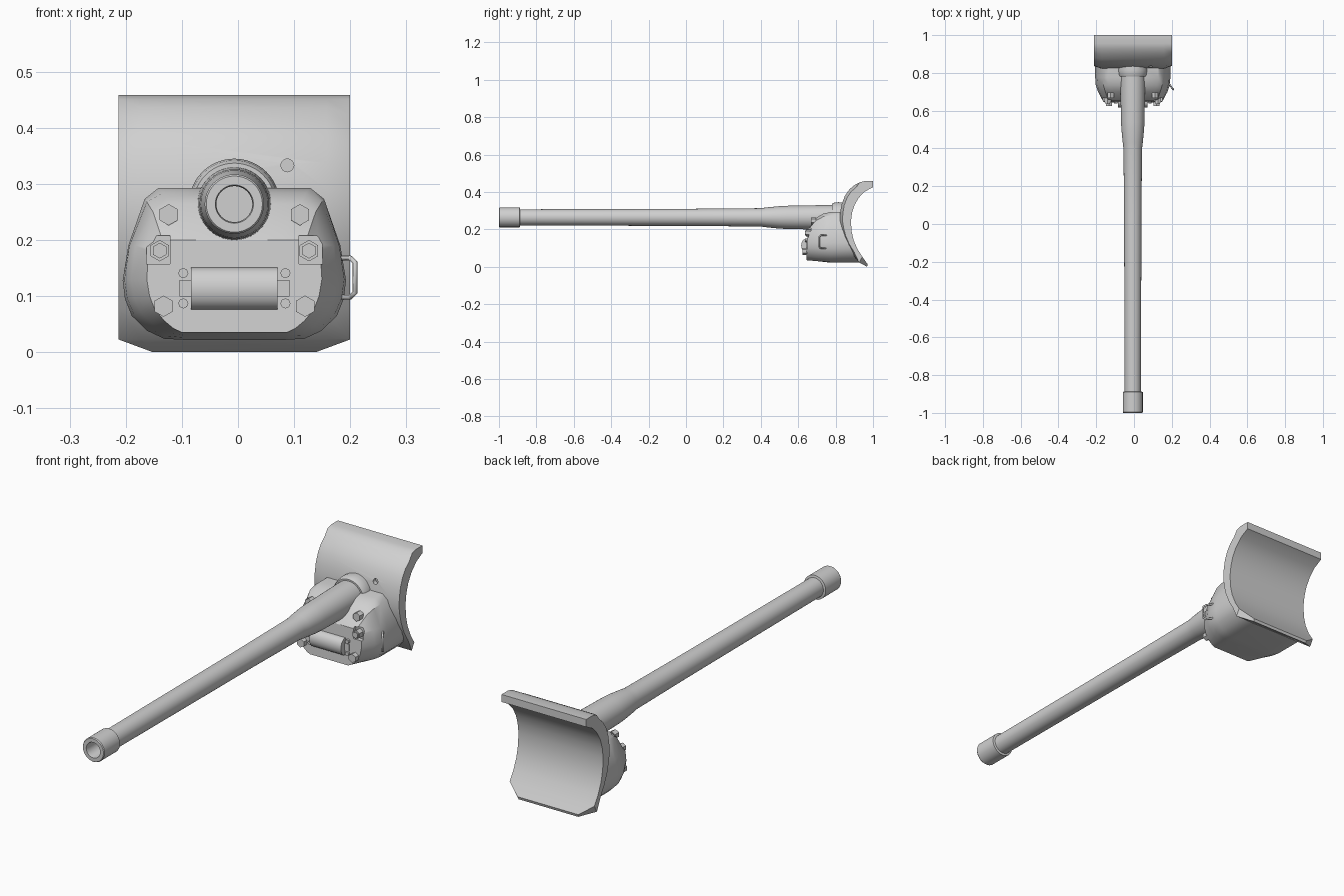
import bpy, bmesh, math
from mathutils import Vector

if "Cube" in bpy.data.objects:
    bpy.data.objects.remove(bpy.data.objects["Cube"])

CX, AXIS_Z = -0.0065, 0.264      # middle of the mount, height of the gun axis

steel = bpy.data.materials.new("grey_steel")
steel.diffuse_color = (0.63, 0.63, 0.63, 1)
steel.use_nodes = True
steel.node_tree.nodes["Principled BSDF"].inputs["Base Color"].default_value = steel.diffuse_color


def smooth(ob, angle=32):
    bpy.ops.object.select_all(action='DESELECT')
    ob.select_set(True)
    bpy.context.view_layer.objects.active = ob
    bpy.ops.object.shade_smooth_by_angle(angle=math.radians(angle))


def finish(name, bm, angle=32):
    """Turn a bmesh into a named object with sharp-edge smooth shading."""
    bmesh.ops.recalc_face_normals(bm, faces=bm.faces)
    me = bpy.data.meshes.new(name)
    bm.to_mesh(me)
    bm.free()
    me.materials.append(steel)
    ob = bpy.data.objects.new(name, me)
    bpy.context.collection.objects.link(ob)
    smooth(ob, angle)
    return ob


def loft(name, rings, angle=32, planes=()):
    """Join closed rings of equal length with quads, then trim by planes."""
    bm = bmesh.new()
    vs = [[bm.verts.new(p) for p in r] for r in rings]
    n = len(vs[0])
    for a, b in zip(vs, vs[1:]):
        for i in range(n):
            j = (i + 1) % n
            bm.faces.new((a[i], a[j], b[j], b[i]))
    bm.faces.new(vs[0])
    bm.faces.new(vs[-1])
    for co, no in planes:
        bmesh.ops.bisect_plane(bm, geom=bm.verts[:] + bm.edges[:] + bm.faces[:],
                               plane_co=co, plane_no=no, clear_outer=True)
        bmesh.ops.holes_fill(bm, edges=[e for e in bm.edges if e.is_boundary], sides=0)
    return finish(name, bm, angle)


def lathe(name, profile, x, z, n, turn=0.0, angle=32):
    """Revolve (y, radius) points about an axis running along y."""
    rings = [[(x + r * math.cos(turn + 2 * math.pi * i / n), y,
               z + r * math.sin(turn + 2 * math.pi * i / n)) for i in range(n)]
             for y, r in profile]
    return loft(name, rings, angle)


def cut(ob, cutter):
    m = ob.modifiers.new("cut", 'BOOLEAN')
    m.object, m.operation, m.solver = cutter, 'DIFFERENCE', 'EXACT'
    bpy.ops.object.select_all(action='DESELECT')
    ob.select_set(True)
    bpy.context.view_layer.objects.active = ob
    bpy.ops.object.modifier_apply(modifier=m.name)
    bpy.data.objects.remove(cutter, do_unlink=True)


def box(name, x0, x1, y0, y1, z0, z1):
    ring = [(x0, z0), (x1, z0), (x1, z1), (x0, z1)]
    return loft(name, [[(x, y, z) for x, z in ring] for y in (y0, y1)])


# curved shield: side profile swept across, outer face eased towards both sides
outer = [(1.0, .458), (.955, .458), (.928, .451), (.9, .436), (.873, .413), (.85, .38),
         (.833, .337), (.824, .29), (.822, .245), (.828, .205), (.84, .16), (.862, .11),
         (.89, .067), (.925, .023), (.968, 0)]
inner = [(.972, .012), (.945, .05), (.917, .094), (.897, .14), (.885, .19), (.882, .245),
         (.888, .29), (.901, .33), (.923, .368), (.956, .402), (1.0, .425)]


def eased(y, z):
    d = Vector((1.02 - y, .24 - z)).normalized() * (.015 if .03 < z < .44 else 0)
    return y + d.x, z + d.y


edge_rows = [eased(y, z) for y, z in outer] + inner
rings = []
for x, rows in ((-.2065, edge_rows), (-.165, outer + inner),
                (.165, outer + inner), (.2065, edge_rows)):
    rings.append([(CX + x, y, z) for y, z in rows])

# planes that clip the two lower corners
clips = []
for s in (-1, 1):
    a, b = Vector((CX + s * .2065, .925, .022)), Vector((CX + s * .145, .968, 0))
    no = (a - b).cross(Vector((0, .5, .87)))
    clips.append((b, no if no.z < 0 else -no))
shield = loft("shield", rings, 32, clips)
cut(shield, lathe("sight_cutter", [(.78, .0115), (.85, .0115)], .088, .333, 16))
smooth(shield)

# mantlet body: half outlines from bottom to top, mirrored and lofted backwards
rear = [(.088, .022), (.125, .024), (.155, .038), (.183, .065), (.195, .095), (.199, .128),
        (.189, .19), (.16, .273), (.135, .293), (.04, .293)]
sections = [
    (.643, .008, [(.093, .035), (.108, .042), (.125, .056), (.142, .077), (.151, .1),
                  (.156, .13), (.153, .18), (.128, .20), (.085, .20), (.04, .20)]),
    (.70, 0, [(.092, .03), (.12, .035), (.143, .048), (.167, .072), (.179, .098),
              (.184, .13), (.176, .19), (.145, .25), (.117, .264), (.04, .264)]),
    (.735, 0, [(.09, .026), (.123, .029), (.151, .042), (.179, .068), (.191, .096),
               (.196, .13), (.187, .19), (.156, .268), (.127, .284), (.04, .284)]),
    (.775, 0, rear),
    (None, 0, rear)]
rings = []
for y, slope, pts in sections:
    ring = []
    for x, z in pts + [(-x, z) for x, z in reversed(pts)]:
        if y is None:      # rear edge follows the shield
            yy = .842 + 1.75 * max(0, .25 - z) ** 2
        else:
            yy = y + slope * (z - .035) / .165
        ring.append((CX + x, yy, z))
    rings.append(ring)
mantlet = loft("mantlet", rings, 34)

# square pockets behind the middle bolts
for s in (-1, 1):
    a, b = sorted((CX + s * .115, CX + s * .157))
    cut(mantlet, box("pocket_cutter", a, b, .58, .668, .157, .208))
smooth(mantlet, 34)

# collar where the barrel enters the mantlet
lathe("barrel_collar", [(.78, .060), (.78, .073), (.79, .078), (.815, .081),
                        (.86, .076)], CX, AXIS_Z, 48)

# barrel with a muzzle sleeve and an open bore
lathe("barrel", [(-.6, .032), (-.99, .032), (-1.0, .034), (-1.0, .05), (-.996, .053),
                 (-.889, .053), (-.887, .043), (.05, .046), (.4, .049), (.43, .053),
                 (.5, .060), (.54, .062), (.76, .066), (.85, .066)], CX, AXIS_Z, 40)

# large hexagonal bolts: x offset, height, back y
for side, s in (("left", -1), ("right", 1)):
    for label, x, z, y in (("upper", .117, .245, .695), ("middle", .133, .181, .670),
                           ("lower", .126, .082, .652)):
        profile = [(y, .019), (y - .028, .019)]
        if label == "middle":
            profile += [(y - .028, .014), (y - .034, .014)]
        lathe(f"{label}_bolt_{side}", profile, CX + s * x, z, 6, math.pi / 6, 20)
    # small cover bolts
    for label, z in (("top", .141), ("bottom", .087)):
        lathe(f"cover_bolt_{label}_{side}", [(.655, .009), (.637, .009)],
              CX + s * .091, z, 8, 0, 20)

# rounded cover bar across the front with thin end tabs
arc = [(.66, .076)] + [(.645 - .029 * math.sin(math.pi * i / 10),
                        .1135 - .0375 * math.cos(math.pi * i / 10))
                       for i in range(11)] + [(.66, .151)]
loft("cover_bar", [[(CX + x, y, z) for y, z in arc] for x in (-.077, .077)])
for side, s in (("left", -1), ("right", 1)):
    a, b = sorted((CX + s * .07, CX + s * .098))
    box(f"cover_tab_{side}", a, b, .642, .655, .099, .129)

# bent rod handle on the right flank
curve = bpy.data.curves.new("handle", 'CURVE')
curve.dimensions = '3D'
curve.bevel_depth, curve.bevel_resolution = .0045, 2
path = [(.178, .755, .168), (.200, .722, .168), (.2085, .712, .160),
        (.2085, .712, .106), (.200, .722, .098), (.178, .755, .098)]
sp = curve.splines.new('POLY')
sp.points.add(len(path) - 1)
for p, co in zip(sp.points, path):
    p.co = (*co, 1)
curve.use_fill_caps = True
curve.materials.append(steel)
bpy.context.collection.objects.link(bpy.data.objects.new("handle", curve))
